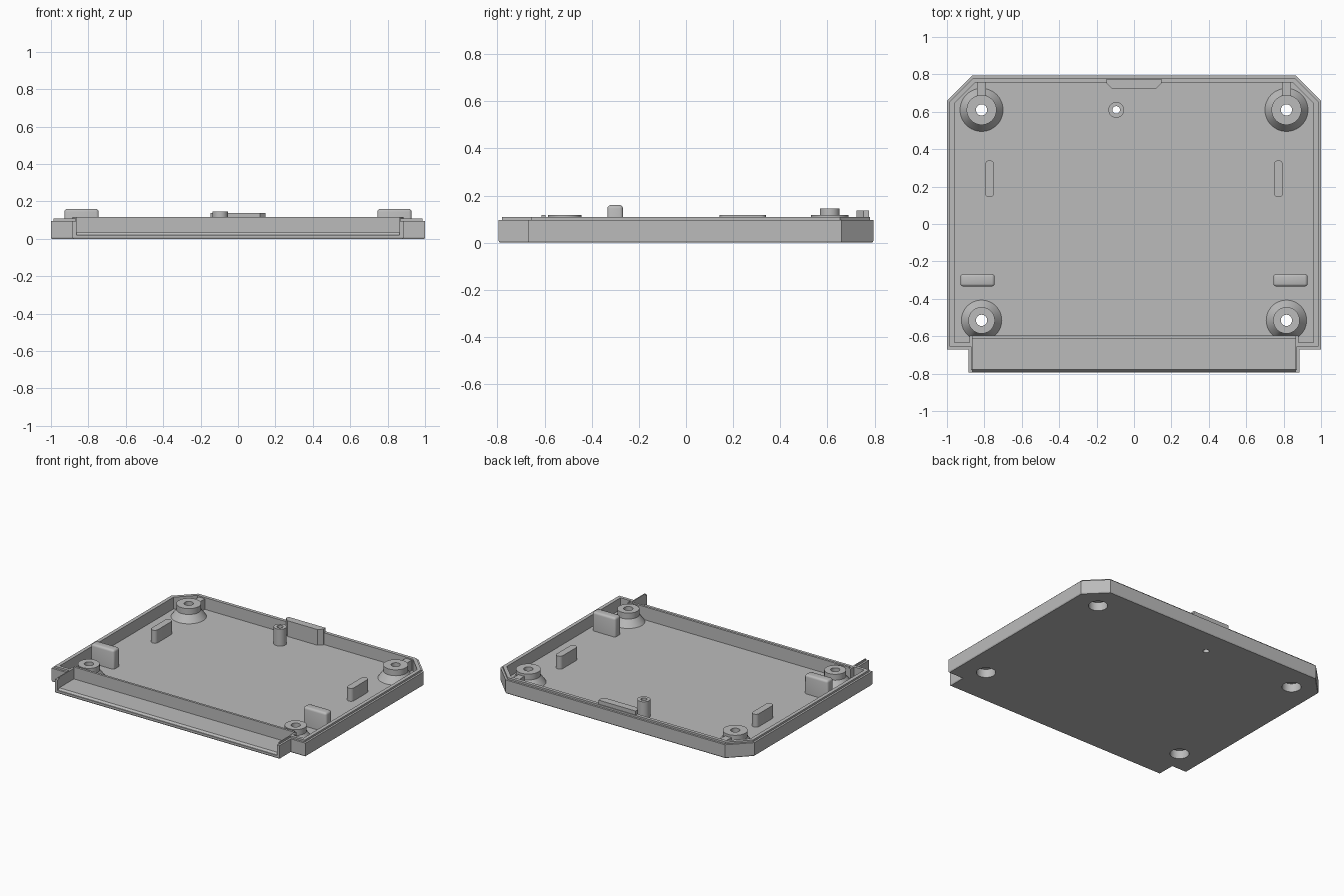
import bpy, bmesh, math
from mathutils import Vector

if "Cube" in bpy.data.objects:
    bpy.data.objects.remove(bpy.data.objects["Cube"])

grey = bpy.data.materials.new("light_grey_plastic")
grey.diffuse_color = (0.5, 0.5, 0.5, 1)
grey.use_nodes = True
grey.node_tree.nodes["Principled BSDF"].inputs["Base Color"].default_value = grey.diffuse_color


def finish(name, bm, smooth=False):
    bmesh.ops.recalc_face_normals(bm, faces=bm.faces[:])
    me = bpy.data.meshes.new(name)
    bm.to_mesh(me)
    bm.free()
    me.materials.append(grey)
    ob = bpy.data.objects.new(name, me)
    bpy.context.collection.objects.link(ob)
    if smooth:
        bpy.ops.object.select_all(action='DESELECT')
        bpy.context.view_layer.objects.active = ob
        ob.select_set(True)
        bpy.ops.object.shade_smooth_by_angle(angle=math.radians(30))
    return ob


def loft(name, rings):
    """Closed solid through a stack of equal-length vertex rings."""
    bm = bmesh.new()
    vs = [[bm.verts.new(p) for p in r] for r in rings]
    n = len(vs[0])
    for a, b in zip(vs, vs[1:]):
        for i in range(n):
            j = (i + 1) % n
            bm.faces.new((a[i], a[j], b[j], b[i]))
    bm.faces.new(vs[0][::-1])
    bm.faces.new(vs[-1])
    return finish(name, bm)


def prism(name, pts, z0, z1):
    return loft(name, [[(x, y, z) for x, y in pts] for z in (z0, z1)])


def inset(pts, d):
    """Mitred inward offset of a counter-clockwise outline."""
    out = []
    for i, p in enumerate(pts):
        p, a, b = Vector(p), Vector(pts[i - 1]), Vector(pts[(i + 1) % len(pts)])
        e1, e2 = (p - a).normalized(), (b - p).normalized()
        n1, n2 = Vector((-e1.y, e1.x)), Vector((-e2.y, e2.x))
        out.append(p + (n1 + n2) * d / (1 + n1.dot(n2)))
    return out


def revolve(name, profile, cx, cy, ymin=-9, seg=48):
    """Ring-shaped solid from a closed (radius, z) profile."""
    bm = bmesh.new()
    rings = []
    for i in range(seg):
        a = math.tau * i / seg
        rings.append([bm.verts.new((cx + r * math.cos(a), max(ymin, cy + r * math.sin(a)), z))
                      for r, z in profile])
    n = len(profile)
    for i in range(seg):
        a, b = rings[i], rings[(i + 1) % seg]
        for k in range(n):
            m = (k + 1) % n
            bm.faces.new((a[k], b[k], b[m], a[m]))
    return finish(name, bm, True)


def block(name, x0, x1, y0, y1, z0, z1, bevel=0.0, seg=4, top=False):
    """Box with rounded upright edges, and rounded top if asked."""
    bm = bmesh.new()
    bmesh.ops.create_cube(bm, size=1)
    for v in bm.verts:
        v.co = ((x0 + x1) / 2 + v.co.x * (x1 - x0), (y0 + y1) / 2 + v.co.y * (y1 - y0),
                (z0 + z1) / 2 + v.co.z * (z1 - z0))
    if bevel:
        edges = [e for e in bm.edges if abs(e.verts[0].co.z - e.verts[1].co.z) > 1e-4
                 or (top and e.verts[0].co.z > z1 - 1e-4)]
        bmesh.ops.bevel(bm, geom=edges, offset=bevel, segments=seg, profile=0.5, affect='EDGES')
    return finish(name, bm, bevel > 0)


def cut(ob, cutter):
    cutter.hide_render = True
    m = ob.modifiers.new("cut", 'BOOLEAN')
    m.operation, m.solver, m.object = 'DIFFERENCE', 'EXACT', cutter
    bpy.context.view_layer.objects.active = ob
    bpy.ops.object.modifier_apply(modifier=m.name)
    bpy.data.objects.remove(cutter)


def mirror_outline(right):
    return right + [(-x, y) for x, y in reversed(right)]


def circle(cx, cy, r, n=48):
    return [(cx + r * math.cos(math.tau * i / n), cy + r * math.sin(math.tau * i / n)) for i in range(n)]


# Tray shell: stepped outer wall with a raised inner lip
outline = mirror_outline([(0.885, -0.795), (0.885, -0.67), (1, -0.67), (1, 0.66), (0.865, 0.795)])
steps = [(0.004, 0), (0, 0.008), (0, 0.096), (0.014, 0.096), (0.014, 0.109)]
tray = loft("tray_shell", [[(p.x, p.y, z) for p in inset(outline, d)] for d, z in steps])

# Main compartment
cut(tray, prism("cutter", mirror_outline(
    [(0.88, -0.596), (0.88, -0.634), (0.96, -0.634), (0.96, 0.645), (0.848, 0.757)]), 0.025, 1))

# Open front shelf with a sloped front edge
yz = [(-0.612, 1), (-0.612, 0.033), (-0.777, 0.033), (-0.788, 0.02), (-1, 0.02), (-1, 1)]
cut(tray, loft("cutter", [[(x, y, z) for y, z in yz] for x in (-0.864, 0.864)]))

# Screw holes and pin hole in the floor
bosses = [(sx * 0.815, y) for sx in (-1, 1) for y in (0.61, -0.515)]
for x, y in bosses:
    cut(tray, prism("cutter", circle(x, y, 0.07), -1, 0.06))
cut(tray, prism("cutter", circle(-0.095, 0.61, 0.02, 32), -1, 0.06))

# Partition wall behind the shelf
block("front_partition", -0.866, 0.866, -0.612, -0.596, 0.02, 0.118)

# Screw bosses with flared skirts and recessed undersides
for x, y in bosses:
    back = y > 0
    r, skirt = (0.08, 0.115) if back else (0.071, 0.108)
    revolve("screw_boss", [(0.03, 0.117), (r, 0.117), (r, 0.075), (skirt, 0.025), (0.07, 0.024),
                           (0.07, 0), (0.062, 0), (0.062, 0.06), (0.03, 0.06)], x, y, -0.605)
    if back:
        block("boss_rib", x - 0.024, x + 0.024, 0.68, 0.76, 0.025, 0.1)

# Hollow locating pin
revolve("locating_pin", [(0.02, 0.145), (0.042, 0.145), (0.042, 0.02), (0.02, 0.02)], -0.095, 0.61, seg=32)

# Tab on the back wall
prism("back_tab", mirror_outline([(0.118, 0.724), (0.147, 0.752), (0.147, 0.776)]), 0.02, 0.137)

# Support blocks and rounded ribs on both sides
for s in (-1, 1):
    xa, xb = sorted((s * 0.745, s * 0.928))
    block("support_block", xa, xb, -0.334, -0.267, 0.02, 0.16, 0.015, 3, True)
    xa, xb = sorted((s * 0.748, s * 0.797))
    block("side_rib", xa, xb, 0.143, 0.34, 0.02, 0.117, 0.0235, 5)
